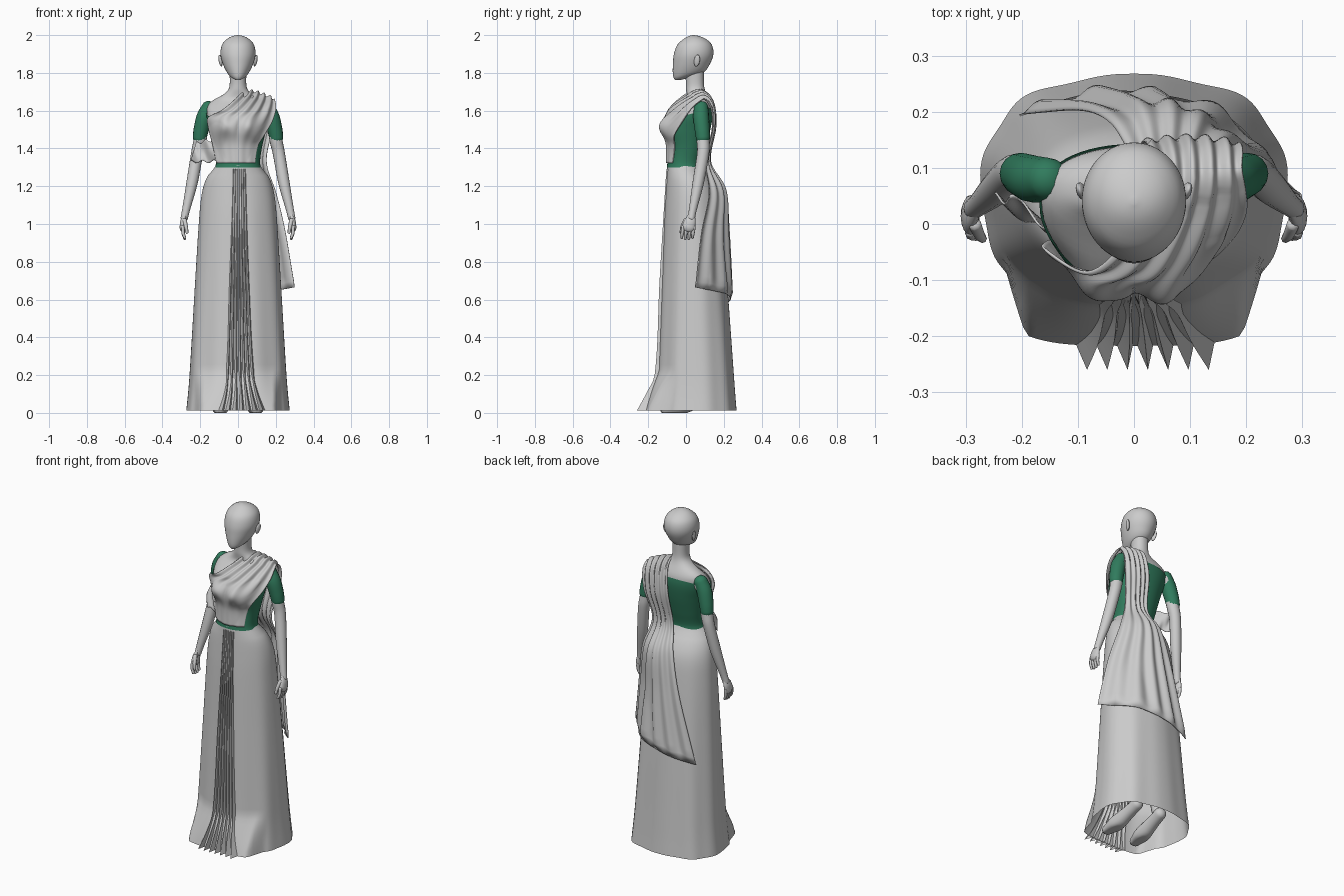
import bpy, math
from mathutils import Vector

if "Cube" in bpy.data.objects:
    bpy.data.objects.remove(bpy.data.objects["Cube"])
TAU = 2 * math.pi


def sample(rows, s):
    """Smooth interpolation of rows keyed on their (ascending) first column."""
    n = len(rows)
    s = min(max(s, rows[0][0]), rows[-1][0])
    i = 0
    while i < n - 2 and s > rows[i + 1][0]:
        i += 1
    a, b = rows[i], rows[i + 1]
    p, q = rows[max(i - 1, 0)], rows[min(i + 2, n - 1)]
    h = b[0] - a[0]
    t = (s - a[0]) / h
    out = []
    for k in range(1, len(a)):
        m0 = (b[k] - p[k]) / (b[0] - p[0]) * h
        m1 = (q[k] - a[k]) / (q[0] - a[0]) * h
        out.append((2*t**3 - 3*t*t + 1)*a[k] + (t**3 - 2*t*t + t)*m0
                   + (3*t*t - 2*t**3)*b[k] + (t**3 - t*t)*m1)
    return out


def keyed(rows):
    return [(i,) + tuple(r) for i, r in enumerate(rows)]


green = bpy.data.materials.new("blouse_green")
green.diffuse_color = (0.03, 0.2, 0.11, 1)
green.use_nodes = True
green.node_tree.nodes["Principled BSDF"].inputs["Base Color"].default_value = green.diffuse_color


def grid(name, pts, wrap=False, caps=False, mat=None, angle=50, thick=0):
    """Mesh from a list of equal-length point rows."""
    m = len(pts[0])
    verts = [tuple(p) for r in pts for p in r]
    faces = []
    for j in range(len(pts) - 1):
        for i in range(m if wrap else m - 1):
            k = (i + 1) % m
            faces.append((j*m + i, j*m + k, (j+1)*m + k, (j+1)*m + i))
    if caps:
        faces += [tuple(range(m))[::-1], tuple(range((len(pts)-1)*m, len(pts)*m))]
    me = bpy.data.meshes.new(name)
    me.from_pydata(verts, [], faces)
    ob = bpy.data.objects.new(name, me)
    bpy.context.collection.objects.link(ob)
    if mat:
        me.materials.append(mat)
    bpy.ops.object.select_all(action='DESELECT')
    bpy.context.view_layer.objects.active = ob
    ob.select_set(True)
    bpy.ops.object.shade_smooth_by_angle(angle=math.radians(angle))
    if thick:
        sol = ob.modifiers.new("thickness", 'SOLIDIFY')
        sol.thickness = thick


def spow(v, e):
    return math.copysign(abs(v) ** e, v)


def ring_pt(rows, z, a, n=2.0, off=0.0):
    rx, yf, yb = sample(rows, z)
    return Vector(((rx + off) * spow(math.cos(a), 2/n),
                   (yf + yb)/2 + ((yb - yf)/2 + off) * spow(math.sin(a), 2/n), z))


def tube(name, path, seg=16, steps=6, mat=None, flat=1.0):
    """Round limb along (x, y, z, radius) points with domed ends, kept above the ground."""
    key = keyed(path)
    n = (len(path) - 1) * steps
    cs = [sample(key, i / steps) for i in range(n + 1)]
    d0 = (Vector(cs[1][:3]) - Vector(cs[0][:3])).normalized()
    d1 = (Vector(cs[-1][:3]) - Vector(cs[-2][:3])).normalized()
    dome = ((.25, .95), (.6, .7), (.8, .3))
    head = [[*(Vector(cs[0][:3]) - d0*cs[0][3]*h), cs[0][3]*r] for h, r in dome[::-1]]
    tail = [[*(Vector(cs[-1][:3]) + d1*cs[-1][3]*h), cs[-1][3]*r] for h, r in dome]
    cs = head + cs + tail
    rings = []
    for i, c in enumerate(cs):
        d = (Vector(cs[min(i+1, len(cs)-1)][:3]) - Vector(cs[max(i-1, 0)][:3])).normalized()
        e = d.cross(Vector((0, 1, 0) if abs(d.y) < .7 else (0, 0, 1))).normalized()
        f = d.cross(e)
        ring = [Vector(c[:3]) + c[3]*(flat*e*math.cos(TAU*k/seg) + f*math.sin(TAU*k/seg))
                for k in range(seg)]
        rings.append([(p.x, p.y, max(p.z, 0)) for p in ring])
    grid(name, rings, True, True, mat)


# section tables: z, half width, front y, back y
HEAD = [(1.762, .012, -.058, -.03), (1.775, .034, -.066, .02), (1.80, .057, -.07, .09),
        (1.85, .081, -.069, .128), (1.90, .093, -.064, .145), (1.95, .084, -.045, .136),
        (1.98, .058, -.012, .105), (1.995, .029, .015, .07), (2.0, .004, .035, .045)]
TORSO = [(1.28, .125, -.1, .085), (1.32, .113, -.095, .08), (1.40, .122, -.088, .10),
         (1.50, .145, -.10, .125), (1.58, .164, -.073, .138), (1.63, .158, -.025, .135),
         (1.66, .125, .003, .123), (1.685, .078, .004, .11), (1.71, .052, 0, .1),
         (1.74, .044, 0, .095), (1.81, .045, -.005, .095)]
SKIRT = [(.012, .272, -.165, .264), (.1, .263, -.155, .257), (.2, .255, -.148, .25),
         (.7, .226, -.128, .215), (1.05, .204, -.115, .185), (1.17, .19, -.108, .165),
         (1.25, .163, -.103, .125), (1.3, .121, -.1, .085), (1.312, .116, -.1, .084)]


def bust(x, z):
    return .038 * math.exp(-((abs(x) - .065)/.053)**2 - ((z - 1.52)/.055)**2)


def torso_pt(z, a, off=0.0):
    p = ring_pt(TORSO, z, a, 2.2, off)
    p.y -= bust(p.x, z) * max(0, -math.sin(a))
    return p


def skirt_n(z, a=1.0):
    return 2.0 + (.6 if math.sin(a) > 0 else .25) * max(0, 1 - z / 1.3)


def skirt_pt(z, a):
    """Skirt section, with the hem kicked forward on both sides of the pleats."""
    p = ring_pt(SKIRT, z, a, skirt_n(z, a), .004*(1 - z/1.32)*math.sin(9*a))
    if math.sin(a) < 0 and z < .22:
        edge = min(1, max(0, (.228 - abs(p.x))/.035))
        target = -.217 + .022*(abs(p.x)/.2)**4
        p.y += (min(target, p.y) - p.y)*edge*(1 - max(z - .012, 0)/.208)
    return p


N = 56
ANG = [TAU*i/N for i in range(N)]
# head, neck and torso
grid("head", [[ring_pt(HEAD, 1.762 + .238*(1 - math.cos(math.pi*j/30))/2, a) for a in ANG]
              for j in range(31)], True, True)
grid("body", [[torso_pt(1.28 + .53*j/40, a) for a in ANG] for j in range(41)], True, True)
# blouse: neckline lower in front
grid("blouse", [[torso_pt(1.30 + (1.585 + .035*math.sin(a) - 1.30)*j/24, a, .004) for a in ANG]
                for j in range(25)], True, False, green)
# skirt
grid("skirt", [[skirt_pt(.012 + 1.3*j/48, TAU*i/120) for i in range(120)] for j in range(49)], True)

# front pleats: z, left x, right x, base y, depth
PLEAT = [(.012, -.108, .145, -.212, .056), (.1, -.082, .112, -.18, .04), (.2, -.068, .088, -.146, .028),
         (.7, -.048, .06, -.128, .02), (1.29, -.03, .042, -.098, .014)]
rows = []
for j in range(33):
    z = .012 + 1.278*(j/32)**1.5
    xl, xr, y, d = sample(PLEAT, z)
    rows.append([(xl + (xr - xl)*(i + (.35 if i % 2 else 0))/14, y + .008 - (d if i % 2 else 0), z)
                 for i in range(15)])
grid("front_pleats", rows, angle=25)

# draped sash: left xyz, right xyz, bulge to the front, fold depth
DRAPE = keyed([
    (-.115, -.05, 1.322, .09, -.07, 1.322, .045, .001),
    (-.135, -.03, 1.42, .105, -.06, 1.41, .06, .001),
    (-.158, -.03, 1.51, .14, -.06, 1.47, .07, .002),
    (-.157, -.045, 1.565, .18, -.02, 1.54, .07, .004),
    (-.078, -.075, 1.605, .197, .025, 1.60, .045, .007),
    (-.015, -.025, 1.66, .197, .06, 1.64, .02, .008),
    (.03, .05, 1.705, .19, .10, 1.66, .0, .008),
    (.03, .12, 1.67, .19, .135, 1.61, -.01, .007),
    (.015, .145, 1.53, .18, .14, 1.50, -.01, .005),
    (0, .115, 1.33, .15, .105, 1.33, -.015, .005),
    (-.04, .175, 1.19, .2, .12, 1.16, -.055, .006),
    (-.10, .2, .95, .25, .08, .95, -.07, .008),
    (-.205, .195, .57, .3, .05, .665, -.105, .010)])


def drape_pt(u, v):
    r = sample(DRAPE, v)
    p = Vector(r[:3]).lerp(Vector(r[3:6]), u)
    p.y -= r[6] * math.sin(math.pi*u)
    if v > 5.5:
        p.z += .012*math.sin(math.pi*u)*max(0, 1 - abs(v - 6.2))
    # keep the cloth outside the figure
    if p.z < 1.6:
        tab, n = (SKIRT, skirt_n(p.z)) if p.z < 1.3 else (TORSO, 2.2)
        rx, yf, yb = sample(tab, p.z)
        cy = (yf + yb)/2
        f = (abs(p.x/rx)**n + abs((p.y - cy)/((yb - yf)/2))**n)**(1/n)
        if f < 1.06:
            p.x *= 1.06/f
            p.y = cy + (p.y - cy)*1.06/f
    if v < 6:
        p.y -= bust(p.x, p.z)
    return p


rows = []
for j in range(109):
    v = 12*j/108
    depth = sample(DRAPE, v)[7]
    row = []
    for i in range(61):
        u = i/60
        p = drape_pt(u, v)
        nrm = (drape_pt(u + .01, v) - p).cross(drape_pt(u, v + .01) - p).normalized()
        row.append(p + nrm*depth*(.6 + math.sin(TAU*5*u + .3*math.sin(v*2))))
    rows.append(row)
grid("draped_sash", rows, thick=.004)

# loose cloth fold beside the right elbow
rows = []
for j in range(13):
    t = j/12
    rows.append([(-.11 - .14*u + .03*(1 - t)*u, -.04 + .085*u + .01*math.sin(9*u + 5*t),
                  1.45 - .02*u*(1 - t) - .12*t + .008*math.sin(14*u))
                 for u in [i/24 for i in range(25)]])
grid("elbow_fold", rows, thick=.004)

# mirrored limbs
for s, side in ((-1, "right"), (1, "left")):
    def limb(name, pts, **kw):
        tube(side + "_" + name, [(s*x, y, z, r) for x, y, z, r in pts], **kw)
    limb("arm", [(.15, .08, 1.60, .036), (.182, .082, 1.55, .036), (.202, .09, 1.44, .034),
                 (.217, .09, 1.37, .032), (.243, .065, 1.22, .03), (.274, .037, 1.08, .021),
                 (.285, .028, 1.03, .019)])
    limb("sleeve", [(.153, .08, 1.618, .038), (.178, .08, 1.565, .042), (.195, .086, 1.5, .04),
                    (.203, .09, 1.455, .037)], mat=green)
    limb("palm", [(.282, .03, 1.05, .018), (.29, .022, 1.015, .03), (.292, .014, .985, .034)], flat=.5)
    for k in range(4):
        y = .042 - .019*k
        limb("finger_%d" % (k + 1), [(.292, y, .985, .0095), (.29, y - .005, .95, .009),
                                     (.281, y - .008, .918 + .006*abs(k - 1.5), .007)], seg=8, steps=3)
    limb("thumb", [(.283, -.002, 1.02, .012), (.275, -.02, .985, .01), (.27, -.026, .955, .008)],
         seg=8, steps=3)
    limb("leg", [(.085, .04, 1.0, .08), (.085, .04, .55, .058), (.085, .075, .35, .052),
                 (.085, .1, .11, .034)])
    limb("foot", [(.082, .125, .085, .034), (.086, .06, .062, .036), (.092, -.04, .03, .044),
                  (.098, -.11, .016, .03)])
    # ear
    bpy.ops.mesh.primitive_uv_sphere_add(segments=16, ring_count=10, location=(s*.093, .058, 1.865))
    ear = bpy.context.object
    ear.name = side + "_ear"
    ear.scale = (.009, .016, .032)
    ear.rotation_euler = (-.2, s*.12, -s*.3)
    bpy.ops.object.shade_smooth()
